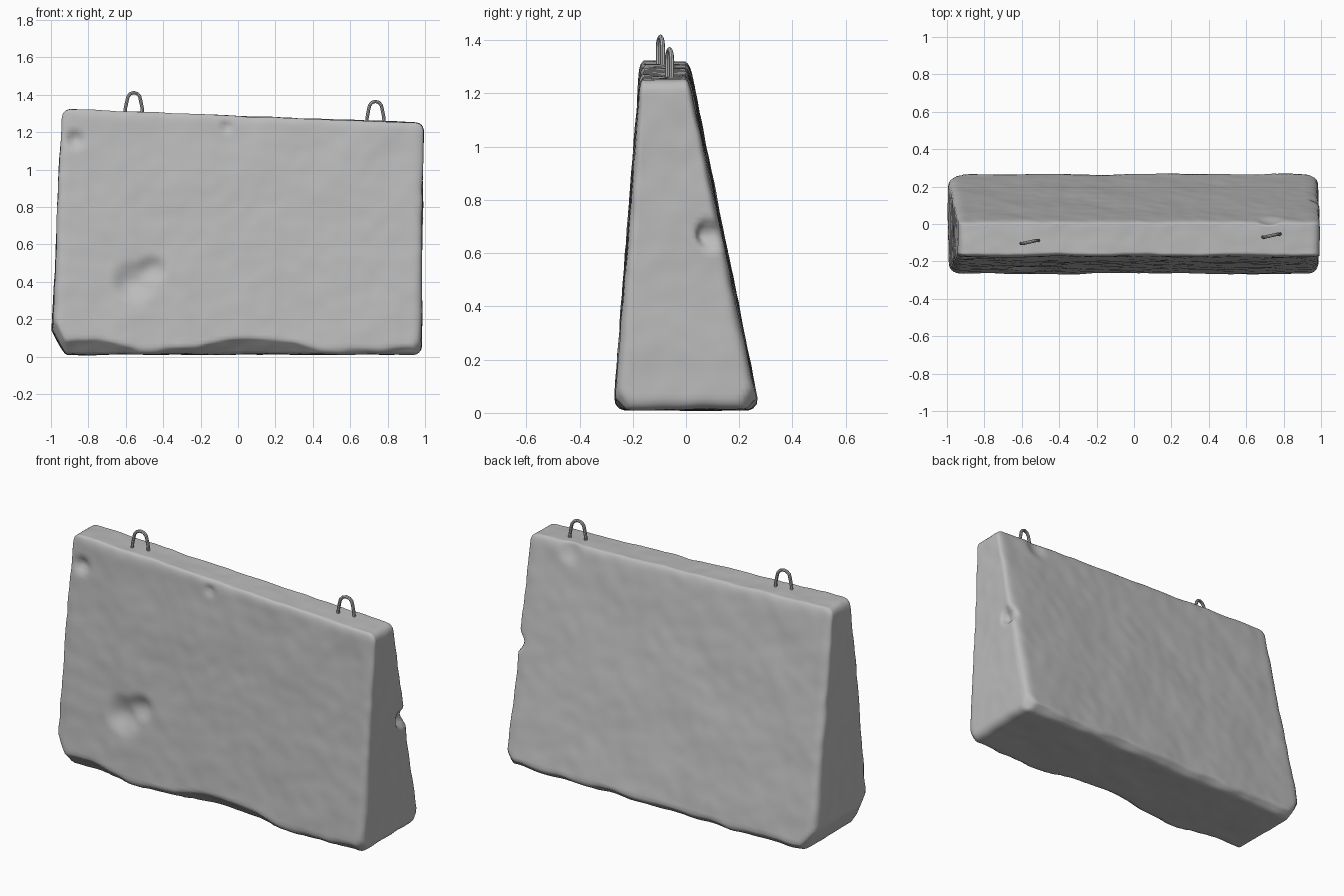
import bpy, bmesh, math
from mathutils import Vector, noise

if "Cube" in bpy.data.objects:
    bpy.data.objects.remove(bpy.data.objects["Cube"])

concrete = bpy.data.materials.new("concrete grey")
concrete.use_nodes = True
GREY = (0.5, 0.5, 0.5, 1)
concrete.diffuse_color = GREY
concrete.node_tree.nodes["Principled BSDF"].inputs["Base Color"].default_value = GREY


def lerp(a, b, t):
    return a + (b - a) * t


def bump(d, size):
    return max(0.0, 1 - (d / size) ** 2) ** 2


def finish(bm, name, angle):
    mesh = bpy.data.meshes.new(name)
    bm.to_mesh(mesh)
    bm.free()
    obj = bpy.data.objects.new(name, mesh)
    bpy.context.collection.objects.link(obj)
    mesh.materials.append(concrete)
    bpy.ops.object.select_all(action='DESELECT')
    obj.select_set(True)
    bpy.context.view_layer.objects.active = obj
    bpy.ops.object.shade_smooth_by_angle(angle=math.radians(angle))
    return obj


# Tapered shape: turns a point of a plain box into one of the leaning block
HALF = Vector((1, 0.27, 0.65))
ROUND = 0.045


def top_height(x):
    return lerp(1.325, 1.248, (x + 1) / 2)


def taper(p):
    t = (p.z + HALF.z) / (2 * HALF.z)
    u, v = (p.x + 1) / 2, (p.y / HALF.y + 1) / 2
    return Vector((lerp(lerp(-1, -0.94, t), lerp(0.98, 0.992, t), u),
                   lerp(lerp(-0.27, -0.172, t), lerp(0.275, 0.012, t), v),
                   lerp(0.012, top_height(p.x), t)))


# Flat breaks along the corners: (point on the break, outward direction)
BREAKS = [(Vector(a), Vector(b).normalized()) for a, b in [
    ((-0.99, -0.23, 0.19), (-1, -0.6, -0.5)),
    ((-0.97, 0.2, 0.08), (-1, 0.6, -0.6)),
    ((0.955, 0.24, 0.06), (0.8, 0.8, -0.5)),
    ((0.955, -0.245, 0.05), (0.7, -0.8, -0.5)),
    ((-0.925, 0.0, 0.02), (-0.9, 0, -0.5)),
]]
# Dents in the faces: (centre, size, push)
DENTS = [
    ((-0.56, -0.24, 0.40), 0.13, (0, 0.035, 0)),
    ((-0.46, -0.24, 0.47), 0.09, (0, 0.03, 0)),
    ((0.98, 0.09, 0.67), 0.07, (-0.04, -0.03, 0)),
    ((-0.87, -0.18, 1.16), 0.06, (0, 0.03, 0)),
    ((-0.06, -0.17, 1.23), 0.04, (0, 0.02, 0)),
    ((0.72, 0.02, 1.22), 0.08, (0, -0.02, 0)),
]


def weather(p):
    # Worn lower edges, deepest in the middle and near the right end
    worn = 0.05 + 0.03 * noise.noise(Vector((p.x * 5, 2, 0)))
    front = worn + 0.06 * bump(p.x - 0.05, 0.4) + 0.05 * bump(p.x + 0.8, 0.3)
    for side, cut in ((-1, front), (1, worn)):
        gap = cut - (0.272 - side * p.y + p.z)
        if gap > 0:
            p += Vector((0, -side * gap * 0.4, gap * 0.6))
    for point, out in BREAKS:
        over = (p - point).dot(out)
        if over > 0:
            p -= out * over * 0.9
    for centre, size, push in DENTS:
        p += Vector(push) * bump((p - Vector(centre)).length, size)
    # Uneven cast surface
    p += noise.noise_vector(p * 4) * 0.006 + noise.noise_vector(p * 13) * 0.003
    p.z = max(p.z, 0.0)
    return p


bm = bmesh.new()
bmesh.ops.create_cube(bm, size=2)
for axis, cuts in enumerate((90, 26, 60)):
    along = [e for e in bm.edges
             if abs(e.verts[0].co[axis] - e.verts[1].co[axis]) > 0.1]
    bmesh.ops.subdivide_edges(bm, edges=along, cuts=cuts, use_grid_fill=True)
inner = HALF - Vector((ROUND,) * 3)
for v in bm.verts:
    p = Vector(c * h for c, h in zip(v.co, HALF))
    core = Vector(max(-i, min(i, c)) for c, i in zip(p, inner))
    p = core + (p - core).normalized() * ROUND
    v.co = weather(taper(p))
finish(bm, "concrete_block", 60)


# Lifting loops: a bent bar swept along an arch
def lifting_loop(name, centre, lift):
    bm = bmesh.new()
    arch = [Vector((-0.047, -0.008, -0.05)), Vector((-0.045, -0.008, 0.02))]
    for i in range(7):
        a = math.pi * (1 - i / 6)
        arch.append(Vector((0.036 * math.cos(a), 0.008 * math.cos(a),
                            lift - 0.05 + 0.041 * math.sin(a))))
    arch += [Vector((0.045, 0.008, 0.02)), Vector((0.047, 0.008, -0.05))]
    rings = []
    for i, p in enumerate(arch):
        ahead = (arch[min(i + 1, len(arch) - 1)] - arch[max(i - 1, 0)]).normalized()
        side = Vector((0, 1, 0))
        across = ahead.cross(side).normalized()
        rings.append([bm.verts.new(p + 0.009 * (side * math.cos(k * math.pi / 4)
                                               + across * math.sin(k * math.pi / 4)))
                      for k in range(8)])
    for a, b in zip(rings, rings[1:]):
        for k in range(8):
            bm.faces.new((a[k], a[k - 1], b[k - 1], b[k]))
    bm.faces.new(rings[0])
    bm.faces.new(rings[-1][::-1])
    bmesh.ops.recalc_face_normals(bm, faces=bm.faces)
    finish(bm, name, 40).location = centre


lifting_loop("right_lifting_loop", (-0.557, -0.096, 1.308), 0.113)
lifting_loop("left_lifting_loop", (0.735, -0.062, 1.256), 0.118)
